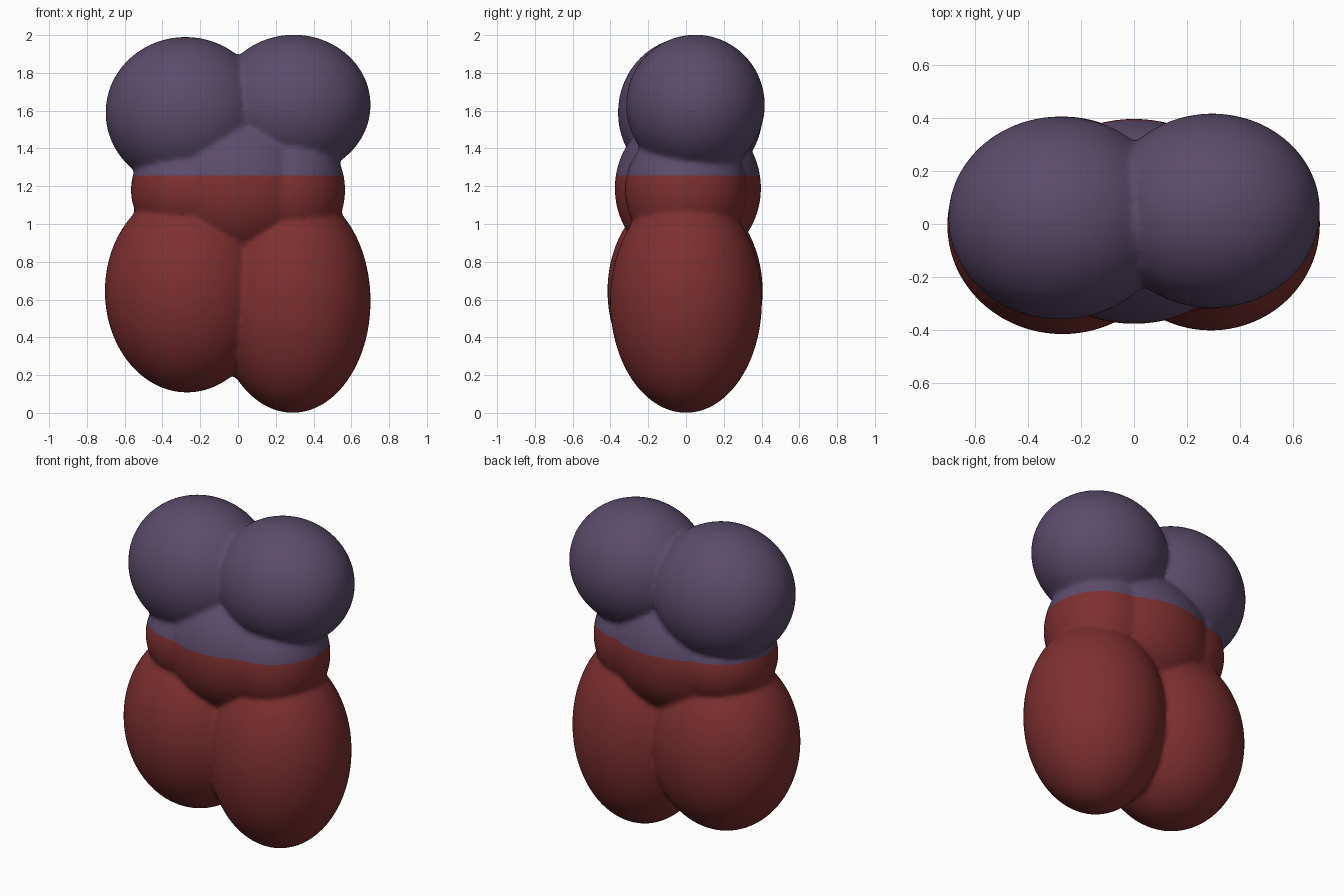
import bpy
import bmesh
from mathutils import Matrix, Vector

if "Cube" in bpy.data.objects:
    bpy.data.objects.remove(bpy.data.objects["Cube"], do_unlink=True)


def make_material(name, rgb):
    mat = bpy.data.materials.new(name)
    mat.use_nodes = True
    mat.diffuse_color = (*rgb, 1)
    mat.node_tree.nodes["Principled BSDF"].inputs["Base Color"].default_value = (*rgb, 1)
    return mat


red = make_material("dark red", (0.21, 0.029, 0.029))
purple = make_material("dusky purple", (0.105, 0.072, 0.148))

# Overlapping lobes: centre, radii
LOBES = [
    ((0.295, 0.05, 1.63), (0.407, 0.367, 0.372)),    # left upper
    ((-0.278, 0.023, 1.59), (0.423, 0.383, 0.40)),   # right upper
    ((0.0, 0.01, 1.19), (0.45, 0.387, 0.41)),        # middle
    ((0.265, 0.0, 1.18), (0.302, 0.322, 0.34)),      # left waist
    ((-0.25, 0.0, 1.18), (0.317, 0.328, 0.30)),      # right waist
    ((0.29, 0.0, 0.592), (0.412, 0.402, 0.592)),     # left lower
    ((-0.27, -0.005, 0.645), (0.435, 0.411, 0.537)), # right lower
]
COLOUR_HEIGHT = 1.258

bm = bmesh.new()
for centre, radii in LOBES:
    place = Matrix.Translation(centre) @ Matrix.Diagonal((*radii, 1))
    bmesh.ops.create_icosphere(bm, subdivisions=5, radius=1, matrix=place)
mesh = bpy.data.meshes.new("body")
bm.to_mesh(mesh)
bm.free()
body = bpy.data.objects.new("body", mesh)
bpy.context.collection.objects.link(body)
bpy.context.view_layer.objects.active = body
body.select_set(True)

# Fuse the lobes into one skin and soften the creases
fuse = body.modifiers.new("fuse", 'REMESH')
fuse.mode = 'VOXEL'
fuse.voxel_size = 0.016
soften = body.modifiers.new("soften", 'SMOOTH')
soften.factor = 0.5
soften.iterations = 4
for name in ("fuse", "soften"):
    bpy.ops.object.modifier_apply(modifier=name)

# Cut a level line round the waist and colour by height
mesh = body.data
mesh.materials.clear()
mesh.materials.append(red)
mesh.materials.append(purple)
bm = bmesh.new()
bm.from_mesh(mesh)
bmesh.ops.bisect_plane(bm, geom=bm.verts[:] + bm.edges[:] + bm.faces[:],
                       plane_co=Vector((0, 0, COLOUR_HEIGHT)), plane_no=Vector((0, 0, 1)))
for face in bm.faces:
    face.smooth = True
    face.material_index = int(face.calc_center_median().z > COLOUR_HEIGHT)
bm.to_mesh(mesh)
bm.free()
